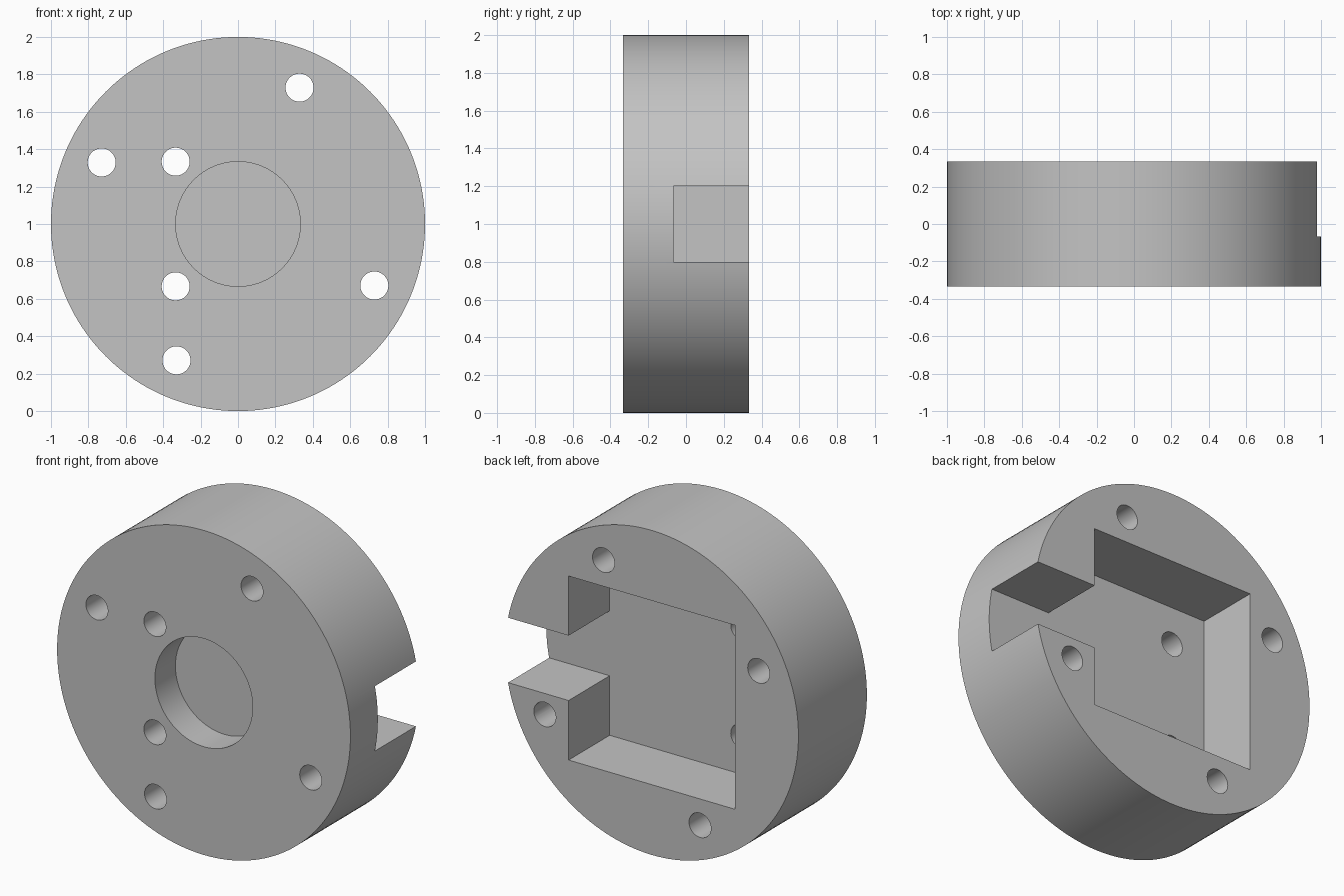
import bpy
import bmesh
import math

cube = bpy.data.objects.get("Cube")
if cube:
    bpy.data.objects.remove(cube, do_unlink=True)

HALF = 1 / 3        # half thickness of the disc
FLOOR = -1 / 15     # depth of the rear pocket floor
POCKET = 0.567      # half width of the square pocket
SLOT = 0.2          # half height of the side slot

grey = bpy.data.materials.new("plain grey")
grey.use_nodes = True
colour = (0.55, 0.55, 0.55, 1)
grey.diffuse_color = colour
grey.node_tree.nodes["Principled BSDF"].inputs["Base Color"].default_value = colour


def circle(x, z, radius, sides):
    steps = [2 * math.pi * i / sides for i in range(sides)]
    return [(x + radius * math.cos(a), z + radius * math.sin(a)) for a in steps]


def prism(name, profile, y0, y1):
    """Extrude an x-z profile, given about the disc centre, from y0 to y1."""
    bm = bmesh.new()
    face = bm.faces.new([bm.verts.new((x, y0, z + 1)) for x, z in profile])
    moved = bmesh.ops.extrude_face_region(bm, geom=[face])["geom"]
    verts = [v for v in moved if isinstance(v, bmesh.types.BMVert)]
    bmesh.ops.translate(bm, verts=verts, vec=(0, y1 - y0, 0))
    bmesh.ops.recalc_face_normals(bm, faces=bm.faces)
    mesh = bpy.data.meshes.new(name)
    bm.to_mesh(mesh)
    bm.free()
    mesh.materials.append(grey)
    obj = bpy.data.objects.new(name, mesh)
    bpy.context.collection.objects.link(obj)
    return obj


def cut(target, cutter):
    cutter.hide_render = True
    mod = target.modifiers.new("cut", 'BOOLEAN')
    mod.operation = 'DIFFERENCE'
    mod.solver = 'EXACT'
    mod.object = cutter
    bpy.ops.object.modifier_apply(modifier=mod.name)
    bpy.data.objects.remove(cutter, do_unlink=True)


# Disc body
housing = prism("round_housing", circle(0, 0, 1, 160), -HALF, HALF)
bpy.context.view_layer.objects.active = housing
housing.select_set(True)

# Square rear pocket with a slot out through the left side
upper = [(1.2, SLOT), (POCKET, SLOT), (POCKET, POCKET), (-POCKET, POCKET)]
outline = upper + [(x, -z) for x, z in reversed(upper)]
cut(housing, prism("pocket_cutter", outline, FLOOR, 0.5))

# Shallow round recess in the front
cut(housing, prism("recess_cutter", circle(0, 0, HALF, 96), -0.5, -HALF + 0.2))

# Four rim holes at quarter turns, and two holes through the pocket floor
holes = [(-HALF, HALF), (-HALF, -HALF)]
x, z = 0.329, 0.729
for _ in range(4):
    holes.append((x, z))
    x, z = -z, x
for hx, hz in holes:
    cut(housing, prism("hole_cutter", circle(hx, hz, 0.075, 40), -0.5, 0.5))

bpy.ops.object.shade_smooth_by_angle(angle=math.radians(30))
